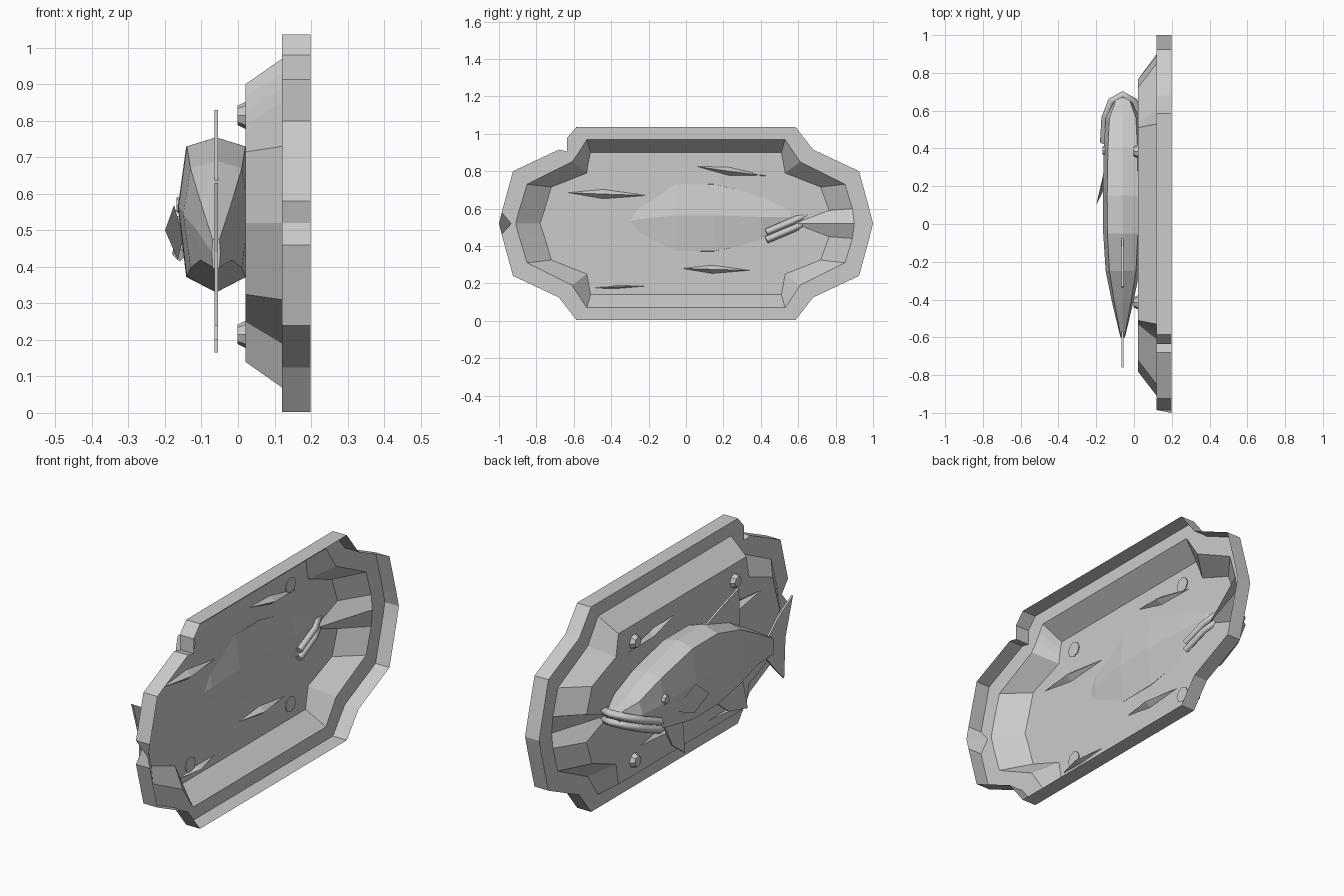
import bpy, bmesh
from mathutils import Vector

if "Cube" in bpy.data.objects:
    bpy.data.objects.remove(bpy.data.objects["Cube"], do_unlink=True)

stone = bpy.data.materials.new("plain grey")
stone.use_nodes = True
GREY = (0.6, 0.6, 0.6, 1)
stone.diffuse_color = GREY
stone.node_tree.nodes["Principled BSDF"].inputs["Base Color"].default_value = GREY

MID_Z = 0.52     # middle height of the plaque
FISH_X = -0.06   # symmetry plane of the fish


def add_object(name, data):
    obj = bpy.data.objects.new(name, data)
    data.materials.append(stone)
    bpy.context.collection.objects.link(obj)
    return obj


def finish(name, bm):
    mesh = bpy.data.meshes.new(name)
    bm.to_mesh(mesh)
    bm.free()
    return add_object(name, mesh)


def bridge(bm, a, b):
    for i in range(len(a)):
        j = (i + 1) % len(a)
        bm.faces.new((a[i], a[j], b[j], b[i]))


# Plaque corners: back edge, front edge, ring inner edge, raised panel edge
def row(back, ring, panel, front=None):
    return [back, front or back, ring, panel]


quarter = [row((.585, .517), (.53, .45), (.51, .38)),
           row((.68, .395), (.61, .33), (.53, .27)),
           row((.925, .28), (.85, .21), (.72, .195))]


def signed(rows, sy, sz):
    return [[(y * sy, z * sz) for y, z in r] for r in rows]


# Groove in the slope at one end, chipped edges at the other
groove = [row((.98, .08), (.89, .08), (.765, .07)),
          row((1, 0), (.9, 0), (.58, 0)),
          row((.98, -.08), (.89, -.08), (.765, -.07))]
end_chip = [row((-.985, -.06), (-.895, -.06), (-.76, -.06)),
            row((-1, 0), (-.91, 0), (-.78, 0), front=(-.935, 0)),
            row((-.985, .06), (-.895, .06), (-.76, .06))]
corner_chip = [row((-.635, .385), (-.58, .37), (-.525, .31)),
               row((-.635, .46), (-.555, .41), (-.518, .345))]
upper_left = signed(quarter, -1, 1)
rows = (signed(quarter, 1, 1) + groove + signed(quarter[::-1], 1, -1)
        + signed(quarter, -1, -1) + end_chip
        + upper_left[:0:-1] + corner_chip + upper_left[:1])

bm = bmesh.new()
loops = []
for k, x in enumerate((.198, .12, .12, .02)):
    loops.append([bm.verts.new((x, r[k][0], MID_Z + r[k][1])) for r in rows])
for a, b in zip(loops, loops[1:]):
    bridge(bm, a, b)

# Panel with long wedge-shaped scratches sunk into it
panel_edges = [bm.edges.get((v, loops[3][i - 1])) for i, v in enumerate(loops[3])]
scratches = [((-.63, .685), (-.21, .67), .025), ((.06, .825), (.43, .775), .022),
             ((-.02, .28), (.34, .27), .022), ((-.5, .175), (-.21, .186), .008)]
for (y0, z0), (y1, z1), half in scratches:
    ym, zm = y0 * .55 + y1 * .45, (z0 + z1) / 2
    rim = [bm.verts.new((.02, y, z)) for y, z in
           ((y0, z0), (ym, zm - half), (y1, z1), (ym, zm + half))]
    deep = bm.verts.new((.05, ym, zm))
    for i in range(4):
        panel_edges.append(bm.edges.new((rim[i - 1], rim[i])))
        bm.faces.new((rim[i - 1], rim[i], deep))
bmesh.ops.triangle_fill(bm, use_beauty=True, edges=panel_edges)
bmesh.ops.recalc_face_normals(bm, faces=bm.faces)
if sum(f.normal.x * f.calc_area() for f in bm.faces) > 0:
    bmesh.ops.reverse_faces(bm, faces=bm.faces)
finish("plaque", bm)


# Octagonal rivets
def disc(name, x, y, z, radius, depth):
    bm = bmesh.new()
    bmesh.ops.create_cone(bm, cap_ends=True, segments=8, radius1=radius,
                          radius2=radius * .65, depth=depth)
    bm.transform(Vector((-1, 0, 0)).to_track_quat('Z', 'Y').to_matrix().to_4x4())
    bmesh.ops.translate(bm, verts=bm.verts, vec=(x, y, z))
    finish(name, bm)


for y in (-.415, .385):
    for z in (.215, .815):
        disc("rivet", .012, y, z, .04, .028)

# Fish body: stations of (y, bottom, top, half width)
stations = [(-.6, .39, .48, .012), (-.42, .40, .59, .055), (-.25, .365, .69, .09),
            (-.05, .33, .755, .103), (.15, .33, .755, .105), (.4, .39, .69, .1),
            (.56, .47, .625, .09), (.67, .52, .59, .04)]
bm = bmesh.new()
rings = []
for y, low, high, w in stations:
    h = high - low
    side = [(0, high), (.78 * w, high - .06 * h), (w, low + .55 * h),
            (.78 * w, low + .1 * h), (0, low)]
    section = side + [(-dx, z) for dx, z in side[3:0:-1]]
    rings.append([bm.verts.new((FISH_X + dx, y, z)) for dx, z in section])
for a, b in zip(rings, rings[1:]):
    bridge(bm, a, b)
bm.faces.new(rings[0])
bm.faces.new(rings[-1])
bmesh.ops.recalc_face_normals(bm, faces=bm.faces)
finish("fish_body", bm)


# Fins are thin plates drawn in side profile
def fin(name, points, thickness=.01):
    bm = bmesh.new()
    sides = [[bm.verts.new((FISH_X + s * thickness / 2, y, z)) for y, z in points]
             for s in (-1, 1)]
    bridge(bm, *sides)
    for s in sides:
        bm.faces.new(s)
    bmesh.ops.recalc_face_normals(bm, faces=bm.faces)
    finish(name, bm)


fin("tail_fin", [(-.55, .48), (-.64, .56), (-.76, .63), (-.7, .44),
                 (-.69, .24), (-.62, .31), (-.55, .39)])
fin("dorsal_fin", [(-.06, .74), (-.2, .79), (-.33, .83), (-.34, .62), (-.2, .68)])
fin("anal_fin", [(-.1, .36), (-.25, .24), (-.4, .2), (-.35, .4)])
fin("pelvic_fin", [(.27, .37), (.2, .24), (.1, .165), (.12, .36)])

# Pectoral fin on the outward side, flared away from the body
bm = bmesh.new()
corners = [bm.verts.new(p) for p in ((-.2, .1, .5), (-.175, .17, .57),
                                     (-.15, .32, .48), (-.165, .17, .42))]
bm.faces.new(corners)
bmesh.ops.solidify(bm, geom=bm.faces[:], thickness=.008)
finish("pectoral_fin", bm)

disc("eye", -.158, .39, .57, .03, .02)

# Lips: square tubes wrapping round the snout
half = [(.1, .43, .455), (.093, .56, .51), (.06, .65, .55), (0, .685, .565)]
path = half + [(-dx, y, z) for dx, y, z in half[2::-1]]
for name, dz in (("upper_lip", .018), ("lower_lip", -.022)):
    curve = bpy.data.curves.new(name, 'CURVE')
    curve.dimensions = '3D'
    curve.bevel_depth = .02
    curve.bevel_resolution = 0
    curve.use_fill_caps = True
    spline = curve.splines.new('POLY')
    spline.points.add(len(path) - 1)
    for point, (dx, y, z) in zip(spline.points, path):
        point.co = (FISH_X + dx, y, z + dz, 1)
    add_object(name, curve)
